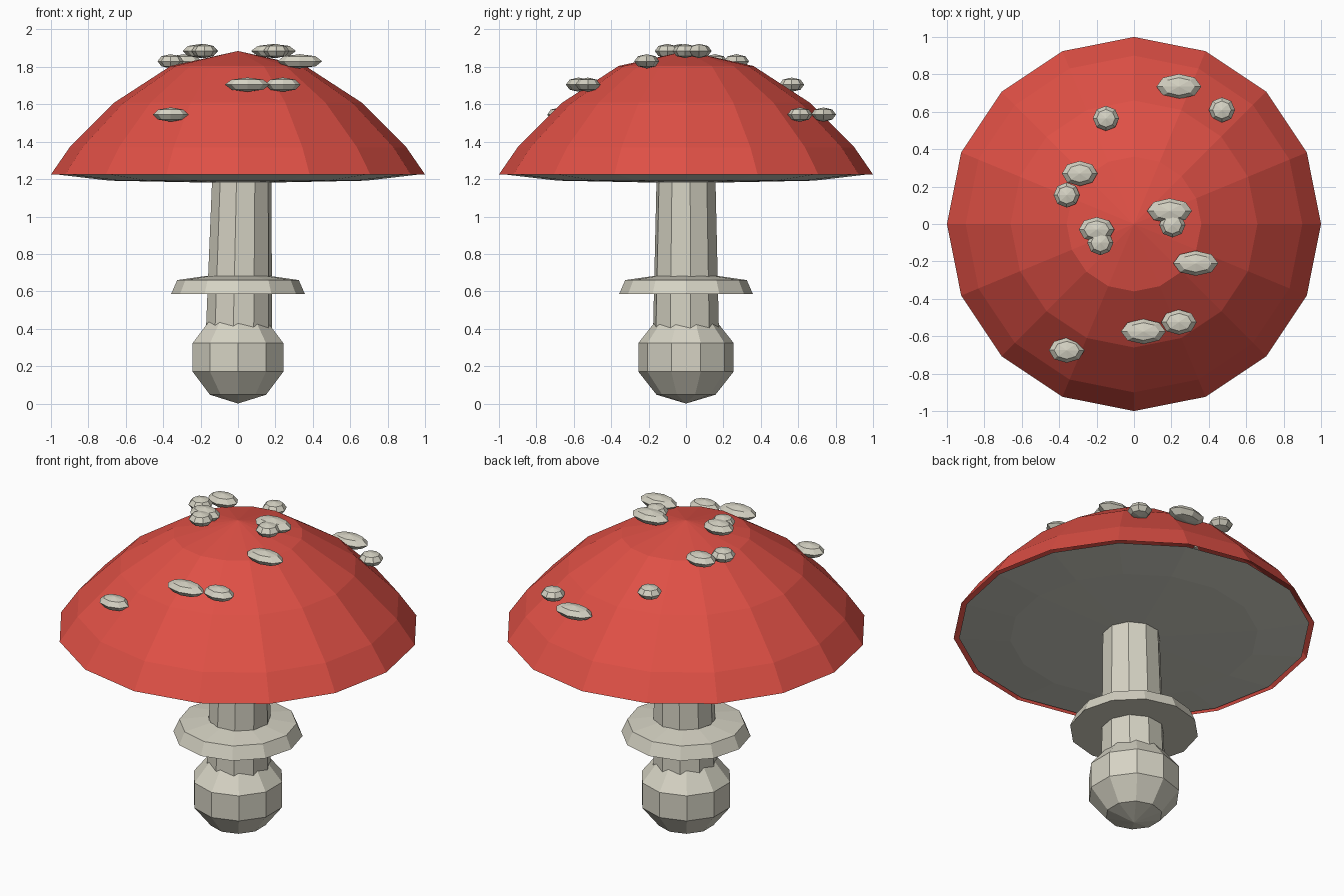
import bpy, bmesh, math
from mathutils import Matrix

if "Cube" in bpy.data.objects:
    bpy.data.objects.remove(bpy.data.objects["Cube"])


def material(name, rgb):
    m = bpy.data.materials.new(name)
    m.diffuse_color = (*rgb, 1)
    m.use_nodes = True
    m.node_tree.nodes["Principled BSDF"].inputs["Base Color"].default_value = m.diffuse_color
    return m


RED = material("cap red", (0.74, 0.08, 0.06))
CREAM = material("pale cream", (0.67, 0.65, 0.55))
GREY = material("gill cream", (0.65, 0.65, 0.57))


def finish(bm, name, mat):
    bmesh.ops.recalc_face_normals(bm, faces=bm.faces)
    me = bpy.data.meshes.new(name)
    bm.to_mesh(me)
    bm.free()
    me.materials.append(mat)
    ob = bpy.data.objects.new(name, me)
    bpy.context.collection.objects.link(ob)
    return ob


def lathe(name, profile, sides, mat, turn=0.0, closed=False):
    """Faceted revolve of (radius, z, x offset) points; radius 0 is a pole."""
    bm = bmesh.new()
    rings = []
    for r, z, *off in profile:
        ox = off[0] if off else 0.0
        if r == 0:
            rings.append([bm.verts.new((ox, 0, z))] * sides)
        else:
            angles = [turn + math.tau * i / sides for i in range(sides)]
            rings.append([bm.verts.new((ox + r * math.cos(a), r * math.sin(a), z))
                          for a in angles])
    pairs = list(zip(rings, rings[1:]))
    if closed:
        pairs.append((rings[-1], rings[0]))
    for low, high in pairs:
        for i in range(sides):
            j = (i + 1) % sides
            corners = list(dict.fromkeys((low[i], low[j], high[j], high[i])))
            bm.faces.new(corners)
    return finish(bm, name, mat)


def ellipsoid(name, centre, radii, sides, rings, mat):
    bm = bmesh.new()
    bmesh.ops.create_uvsphere(bm, u_segments=sides, v_segments=rings, radius=1)
    bmesh.ops.transform(bm, verts=bm.verts,
                        matrix=Matrix.Translation(centre) @ Matrix.Diagonal((*radii, 1)))
    return finish(bm, name, mat)


# Cap: open sixteen-sided dome with outward facing sides
cap = lathe("cap", [(1, 1.225), (0.9, 1.37), (0.66, 1.61), (0.36, 1.805), (0, 1.885)],
            16, RED)

# Gills: shallow lens filling the underside of the cap
ellipsoid("gills", (0, 0, 1.225), (0.97, 0.97, 0.047), 16, 4, GREY)

# Stem: tapering and leaning slightly
lathe("stem", [(0, 0.25, 0.0), (0.182, 0.25, 0.003), (0.16, 1.2, 0.02), (0, 1.2, 0.02)],
      10, CREAM, turn=math.radians(8))

# Collar around the stem
lathe("collar", [(0.14, 0.585), (0.358, 0.585), (0.325, 0.66), (0.165, 0.683)],
      12, CREAM, closed=True)

# Bulb at the base
ellipsoid("bulb", (0, 0, 0.247), (0.268, 0.268, 0.247), 10, 5, CREAM)

# Spots: flattened beads of three widths, grouped by height on the cap
SMALL, MEDIUM, LARGE = 0.07, 0.095, 0.12
spots = {
    1.545: [(0.24, 0.735, LARGE), (0.47, 0.61, SMALL), (-0.36, -0.675, MEDIUM)],
    1.705: [(-0.15, 0.565, SMALL), (0.05, -0.575, LARGE), (0.24, -0.525, MEDIUM)],
    1.83: [(-0.29, 0.27, MEDIUM), (-0.36, 0.155, SMALL), (0.33, -0.21, LARGE)],
    1.885: [(-0.2, -0.03, MEDIUM), (-0.18, -0.1, SMALL),
            (0.19, 0.07, LARGE), (0.205, -0.005, SMALL)],
}
for z, group in spots.items():
    for x, y, width in group:
        ellipsoid("spot", (x, y, z), (width, 0.067, 0.038), 8, 4, CREAM)
